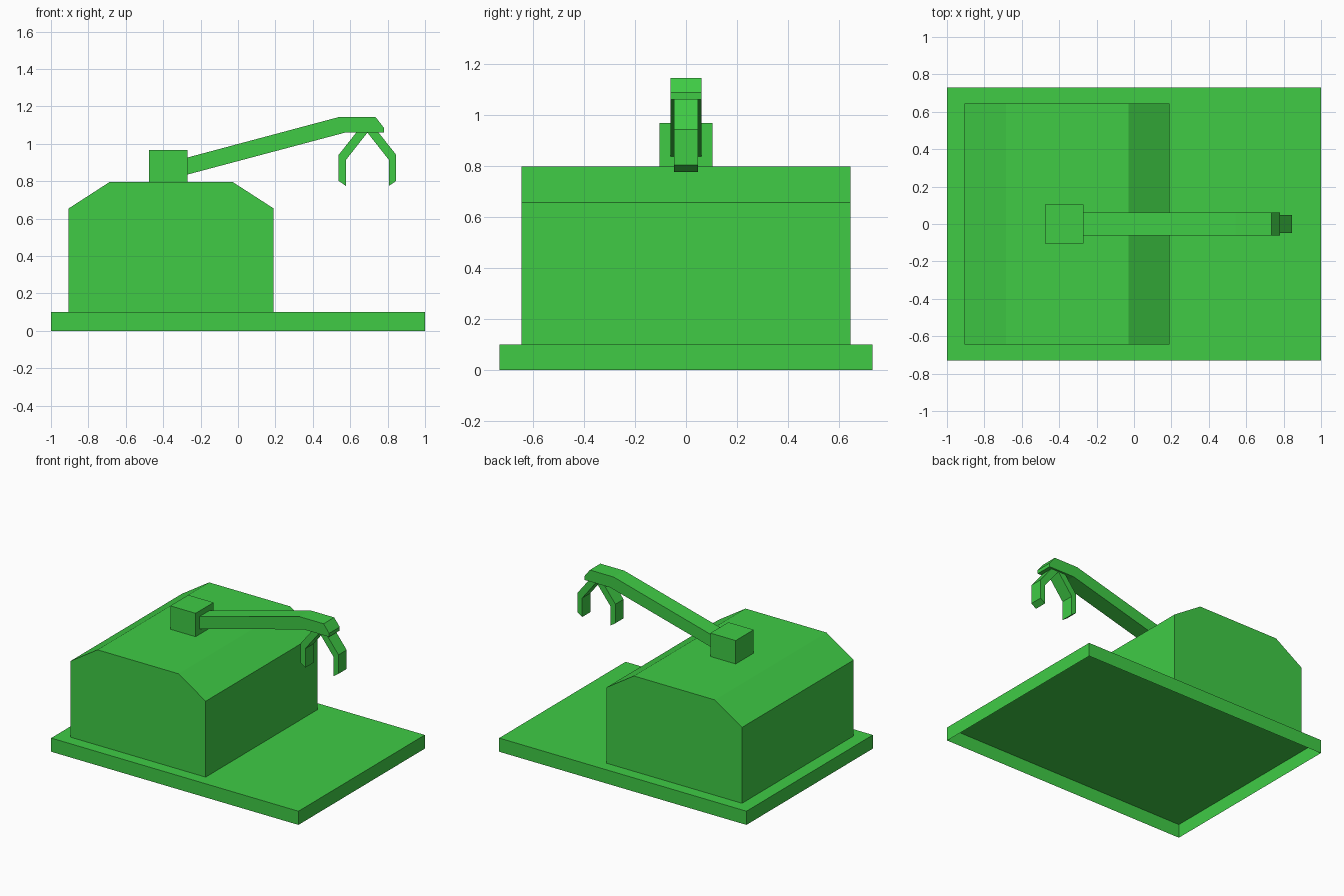
import bpy, bmesh

if "Cube" in bpy.data.objects:
    bpy.data.objects.remove(bpy.data.objects["Cube"])

green = bpy.data.materials.new("green")
green.diffuse_color = (0.05, 0.60, 0.06, 1)
green.use_nodes = True
green.node_tree.nodes["Principled BSDF"].inputs["Base Color"].default_value = green.diffuse_color


def extrude_profile(name, profile, half_width, open_bottom=False):
    """Extrude an (x, z) outline symmetrically along y."""
    bm = bmesh.new()
    face = bm.faces.new([bm.verts.new((x, -half_width, z)) for x, z in profile])
    result = bmesh.ops.extrude_face_region(bm, geom=[face], use_keep_orig=True)
    verts = [v for v in result["geom"] if isinstance(v, bmesh.types.BMVert)]
    bmesh.ops.translate(bm, verts=verts, vec=(0, 2 * half_width, 0))
    bmesh.ops.recalc_face_normals(bm, faces=bm.faces[:])
    if open_bottom:
        under = [f for f in bm.faces if f.normal.z < -0.9]
        bmesh.ops.delete(bm, geom=under, context='FACES_ONLY')
    mesh = bpy.data.meshes.new(name)
    bm.to_mesh(mesh)
    bm.free()
    mesh.materials.append(green)
    obj = bpy.data.objects.new(name, mesh)
    bpy.context.collection.objects.link(obj)
    return obj


def rect(x0, x1, z0, z1):
    return [(x0, z0), (x1, z0), (x1, z1), (x0, z1)]


# Base plate, a thin shell open underneath
extrude_profile("base_plate", rect(-1, 1, 0, 0.1), 0.73, open_bottom=True)

# Main housing with sloped shoulders
extrude_profile("housing", [(-0.905, 0.1), (0.19, 0.1), (0.19, 0.655), (-0.03, 0.797),
                            (-0.685, 0.797), (-0.905, 0.655)], 0.645)

# Block that carries the arm
extrude_profile("arm_mount", rect(-0.475, -0.27, 0.797, 0.968), 0.104)

# Arm with bent end
extrude_profile("arm", [(-0.27, 0.836), (0.572, 1.06), (0.78, 1.06), (0.78, 1.086),
                        (0.735, 1.144), (0.542, 1.144), (-0.27, 0.927)], 0.061)

# Two claw fingers mirrored about the grip centre
GRIP_X = 0.692
finger = [(0, 1.06), (0.06, 1.06), (0.154, 0.941), (0.154, 0.802), (0.115, 0.775), (0.115, 0.914)]
for name, side in (("left_finger", -1), ("right_finger", 1)):
    extrude_profile(name, [(GRIP_X + side * x, z) for x, z in finger], 0.047)
